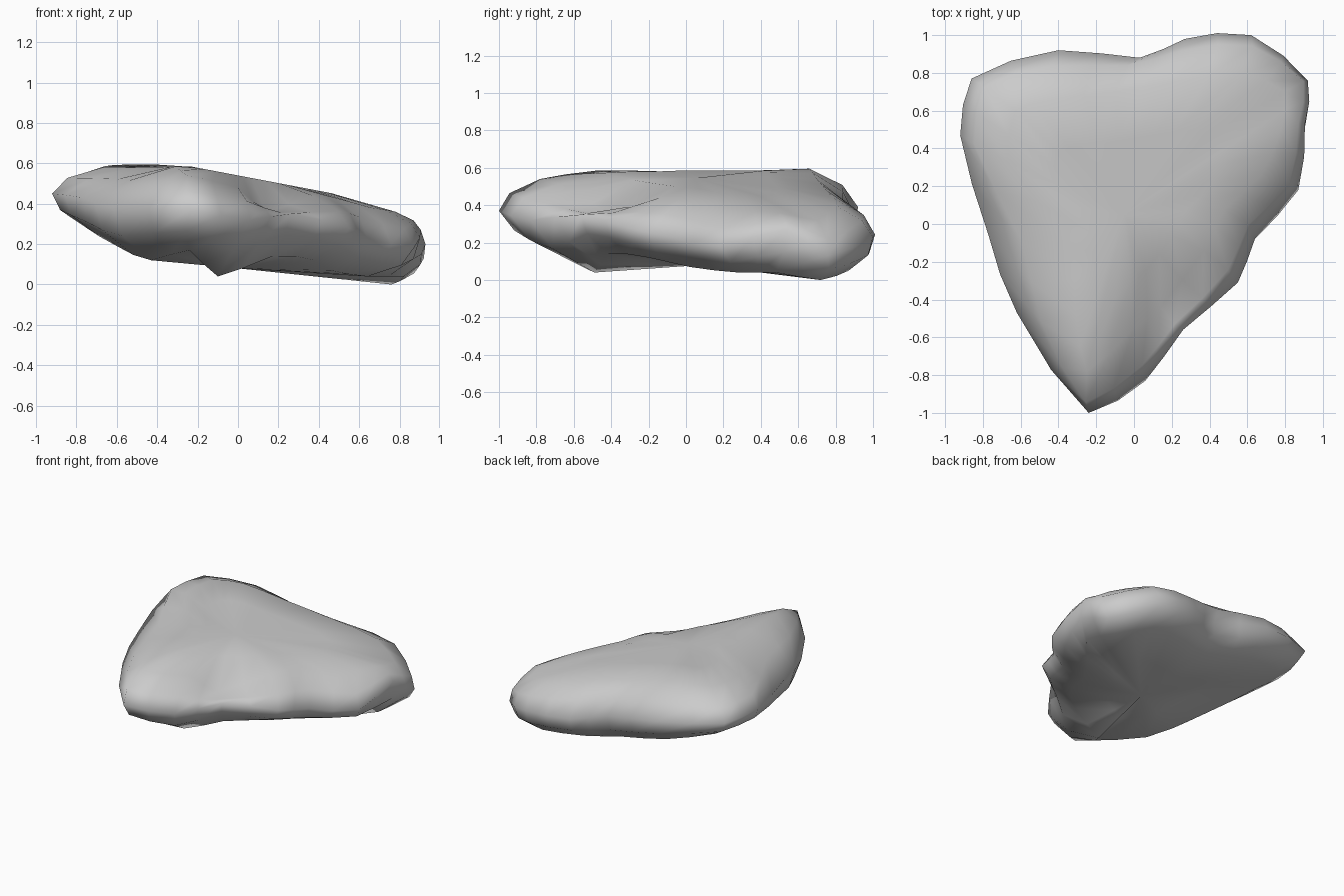
import bpy, bmesh
from mathutils import Vector as V

if "Cube" in bpy.data.objects:
    bpy.data.objects.remove(bpy.data.objects["Cube"])

# Stations counter-clockwise from the front tip: rim, top-shoulder and underside points
stations = [
    (-.24, -1.0, .37, -.25, -.78, .54, -.24, -.71, .17),
    (.06, -.83, .32, .00, -.55, .48, -.10, -.49, .04),
    (.26, -.56, .35, .14, -.44, .36, .17, -.42, .14),
    (.55, -.31, .28, .37, -.14, .44, .38, -.20, .12),
    (.64, -.08, .23, .48, .08, .43, .46, .02, .07),
    (.87, .18, .18, .66, .24, .38, .64, .28, .04),
    (.905, .53, .27, .78, .50, .36, .82, .48, .04),
    (.92, .76, .13, .80, .70, .32, .76, .72, .00),
    (.62, 1.0, .23, .57, .80, .40, .57, .87, .05),
    (.27, .98, .25, .20, .75, .48, .25, .84, .08),
    (.03, .88, .30, -.10, .70, .54, .00, .76, .11),
    (-.40, .92, .39, -.42, .66, .595, -.38, .78, .20),
    (-.86, .77, .44, -.63, .60, .59, -.70, .66, .28),
    (-.92, .47, .45, -.67, .33, .58, -.75, .40, .28),
    (-.77, -.06, .43, -.36, -.10, .58, -.60, -.02, .19),
    (-.62, -.47, .38, -.31, -.48, .585, -.43, -.38, .12),
]
top_centre, bottom_centre = V((-.05, .05, .545)), V((0, .08, .08))


def midpoint(p, a, b, q, limit):
    """Rounded midpoint of a-b; bulge limited by the edge length."""
    bulge = (a + b - p - q) / 16
    most = limit * (b - a).length
    if bulge.length > most:
        bulge *= most / bulge.length
    return (a + b) / 2 + bulge


def refine_loop(pts):
    n, out = len(pts), []
    for i in range(n):
        j, k = (i + 1) % n, (i + 2) % n
        out += [pts[i], midpoint(pts[i - 1], pts[i], pts[j], pts[k], .06)]
    return out


rim, top, bottom = (refine_loop([V(s[k:k + 3]) for s in stations]) for k in (0, 3, 6))

# Rings from underside to top, with rounded in-between rings on the flanks
rings = [[], bottom, [], rim, [], top, []]
for r, t, b in zip(rim, top, bottom):
    rings[0].append((b + bottom_centre) / 2)
    rings[2].append(midpoint(bottom_centre, b, r, t, .2))
    rings[4].append(midpoint(b, r, t, top_centre, .2))
    inner = t.lerp(top_centre, .4)
    inner.z = min(.585, .54 - .19 * inner.x)   # tilted flat top
    rings[6].append(inner)

# Skin the rock
bm = bmesh.new()
loops = [[bm.verts.new(p) for p in ring] for ring in rings]
n = len(rim)
for lo, hi in zip(loops, loops[1:]):
    for i in range(n):
        j = (i + 1) % n
        bm.faces.new((lo[i], lo[j], hi[j], hi[i]))
for centre, ring in ((top_centre, loops[-1]), (bottom_centre, loops[0])):
    c = bm.verts.new(centre)
    for i in range(n):
        bm.faces.new((ring[i], ring[(i + 1) % n], c))
bmesh.ops.recalc_face_normals(bm, faces=bm.faces[:])

# Rest the rock on the ground
low = min(v.co.z for v in bm.verts)
bmesh.ops.translate(bm, verts=bm.verts[:], vec=(0, 0, -low))

mesh = bpy.data.meshes.new("rock")
bm.to_mesh(mesh)
bm.free()
for poly in mesh.polygons:
    poly.use_smooth = True
rock = bpy.data.objects.new("rock", mesh)
bpy.context.collection.objects.link(rock)
